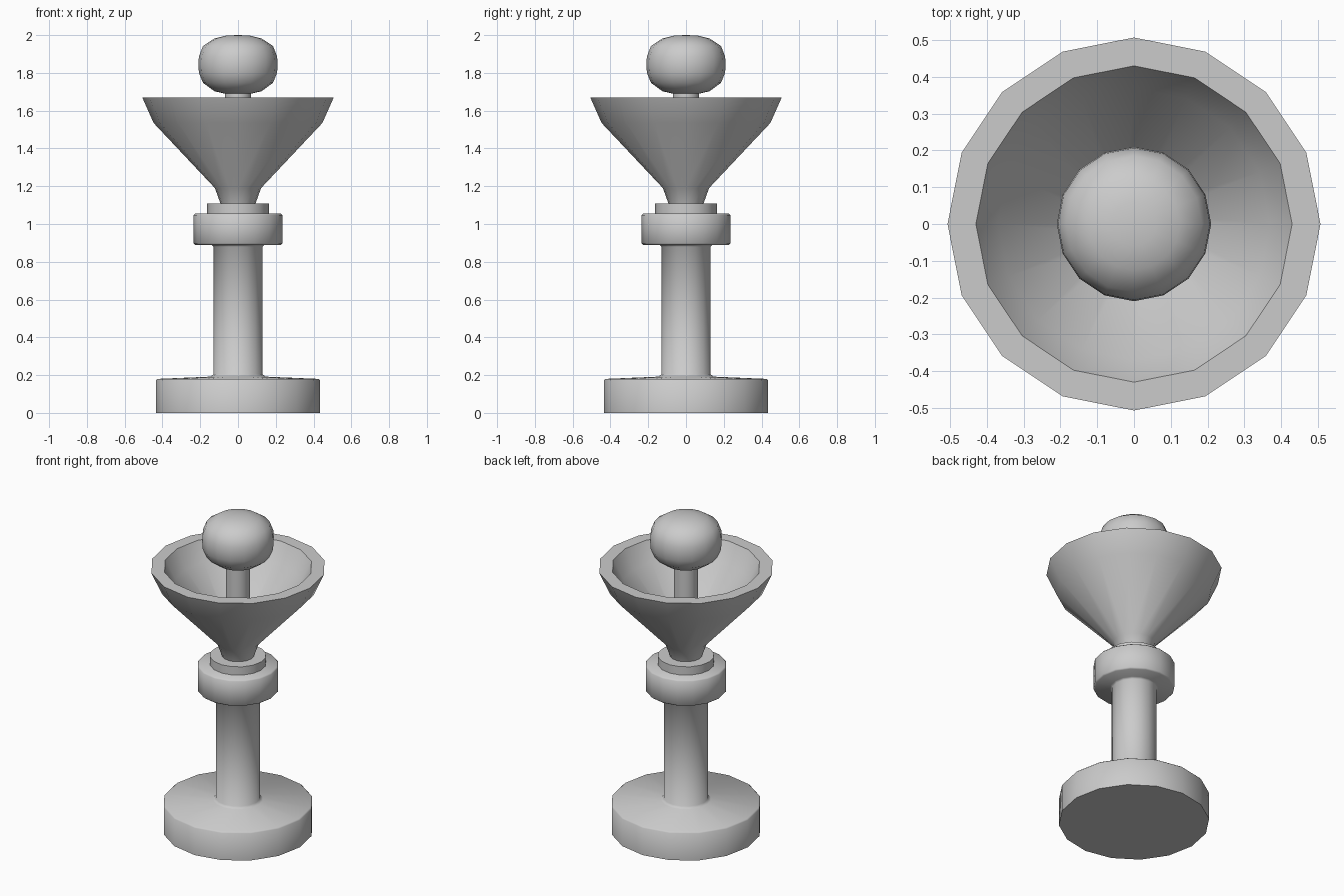
import bpy, bmesh, math

if "Cube" in bpy.data.objects:
    bpy.data.objects.remove(bpy.data.objects["Cube"])

SIDES = 16


def lathe(name, profile, angle=35):
    """Revolve (radius, height) points around z; zero radius makes a pole."""
    bm = bmesh.new()
    rings = []
    for r, z in profile:
        if r == 0:
            rings.append([bm.verts.new((0, 0, z))] * SIDES)
        else:
            rings.append([bm.verts.new((r * math.cos(2 * math.pi * i / SIDES),
                                        r * math.sin(2 * math.pi * i / SIDES), z))
                          for i in range(SIDES)])
    for low, high in zip(rings, rings[1:]):
        for i in range(SIDES):
            j = (i + 1) % SIDES
            corners = dict.fromkeys((low[i], low[j], high[j], high[i]))
            bm.faces.new(list(corners))
    bmesh.ops.recalc_face_normals(bm, faces=bm.faces)
    mesh = bpy.data.meshes.new(name)
    bm.to_mesh(mesh)
    bm.free()
    obj = bpy.data.objects.new(name, mesh)
    bpy.context.collection.objects.link(obj)
    bpy.ops.object.select_all(action='DESELECT')
    obj.select_set(True)
    bpy.context.view_layer.objects.active = obj
    bpy.ops.object.shade_smooth_by_angle(angle=math.radians(angle))
    return obj


# Foot, column and collar as one turned piece
lathe("pedestal", [
    (0, 0), (0.435, 0), (0.435, 0.172), (0.427, 0.18),
    (0.145, 0.192), (0.13, 0.205), (0.13, 0.88), (0.14, 0.89),
    (0.227, 0.89), (0.235, 0.898), (0.235, 1.047), (0.227, 1.055), (0, 1.055)], 50)

# Small step on top of the collar
lathe("collar_step", [(0, 1.05), (0.163, 1.05), (0.163, 1.108), (0, 1.108)])

# Flared bowl with a thick rim and hollow inside
lathe("bowl", [
    (0, 1.10), (0.09, 1.10), (0.122, 1.19), (0.447, 1.535), (0.507, 1.67),
    (0.43, 1.67), (0.37, 1.555), (0.07, 1.24), (0, 1.24)])

# Stem rising from the bowl
lathe("stem", [(0, 1.20), (0.07, 1.20), (0.07, 1.71), (0, 1.71)])

# Rounded knob
lathe("knob", [
    (0, 1.685), (0.07, 1.69), (0.125, 1.703), (0.185, 1.747), (0.207, 1.80),
    (0.21, 1.845), (0.207, 1.887), (0.185, 1.943), (0.125, 1.982),
    (0.06, 1.998), (0, 2.0)], 60)
